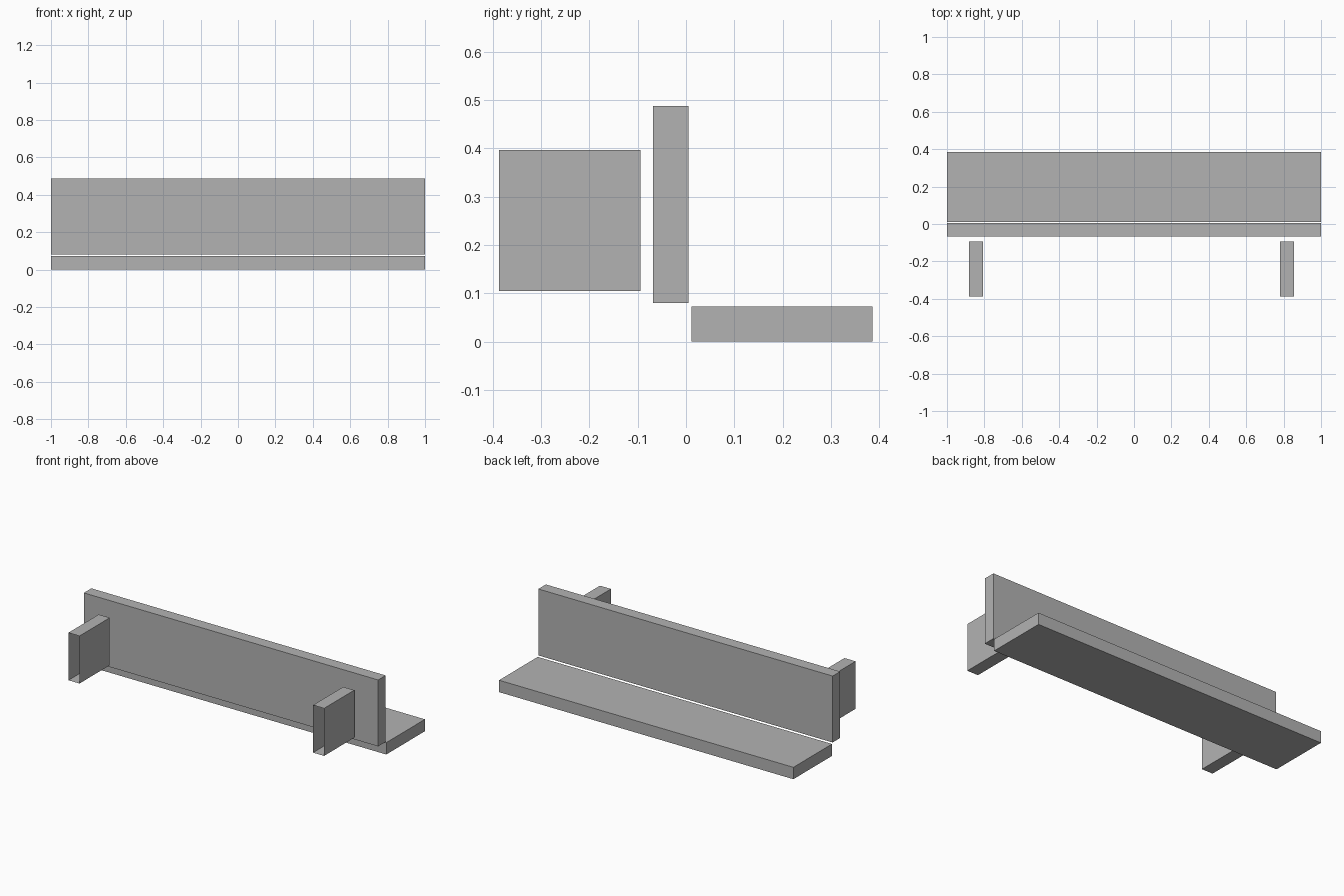
import bpy
import bmesh
from mathutils import Matrix, Vector

cube = bpy.data.objects.get("Cube")
if cube:
    bpy.data.objects.remove(cube, do_unlink=True)

# Single grey finish
grey = bpy.data.materials.new("plain_grey")
grey.use_nodes = True
colour = (0.45, 0.45, 0.45, 1)
grey.diffuse_color = colour
grey.node_tree.nodes["Principled BSDF"].inputs["Base Color"].default_value = colour


def add_block(name, low, high, open_ends=False):
    """Box between two corners; open_ends leaves out the front and back faces."""
    low, high = Vector(low), Vector(high)
    bm = bmesh.new()
    place = Matrix.Translation((low + high) / 2) @ Matrix.Diagonal((*(high - low), 1))
    bmesh.ops.create_cube(bm, size=1, matrix=place)
    bm.normal_update()
    if open_ends:
        ends = [f for f in bm.faces if abs(f.normal.y) > 0.5]
        bmesh.ops.delete(bm, geom=ends, context='FACES_ONLY')
    mesh = bpy.data.meshes.new(name)
    bm.to_mesh(mesh)
    bm.free()
    mesh.materials.append(grey)
    obj = bpy.data.objects.new(name, mesh)
    bpy.context.collection.objects.link(obj)
    return obj


# Flat board lying on the ground at the back
add_block("base_board", (-1, 0.011, 0), (1, 0.386, 0.073))

# Upright board just in front of it
add_block("upright_board", (-1, -0.068, 0.08), (1, 0.005, 0.488))

# Two hollow arms in front, open at both ends
for name, x in (("right_arm", -0.881), ("left_arm", 0.781)):
    add_block(name, (x, -0.387, 0.105), (x + 0.075, -0.094, 0.397), open_ends=True)
